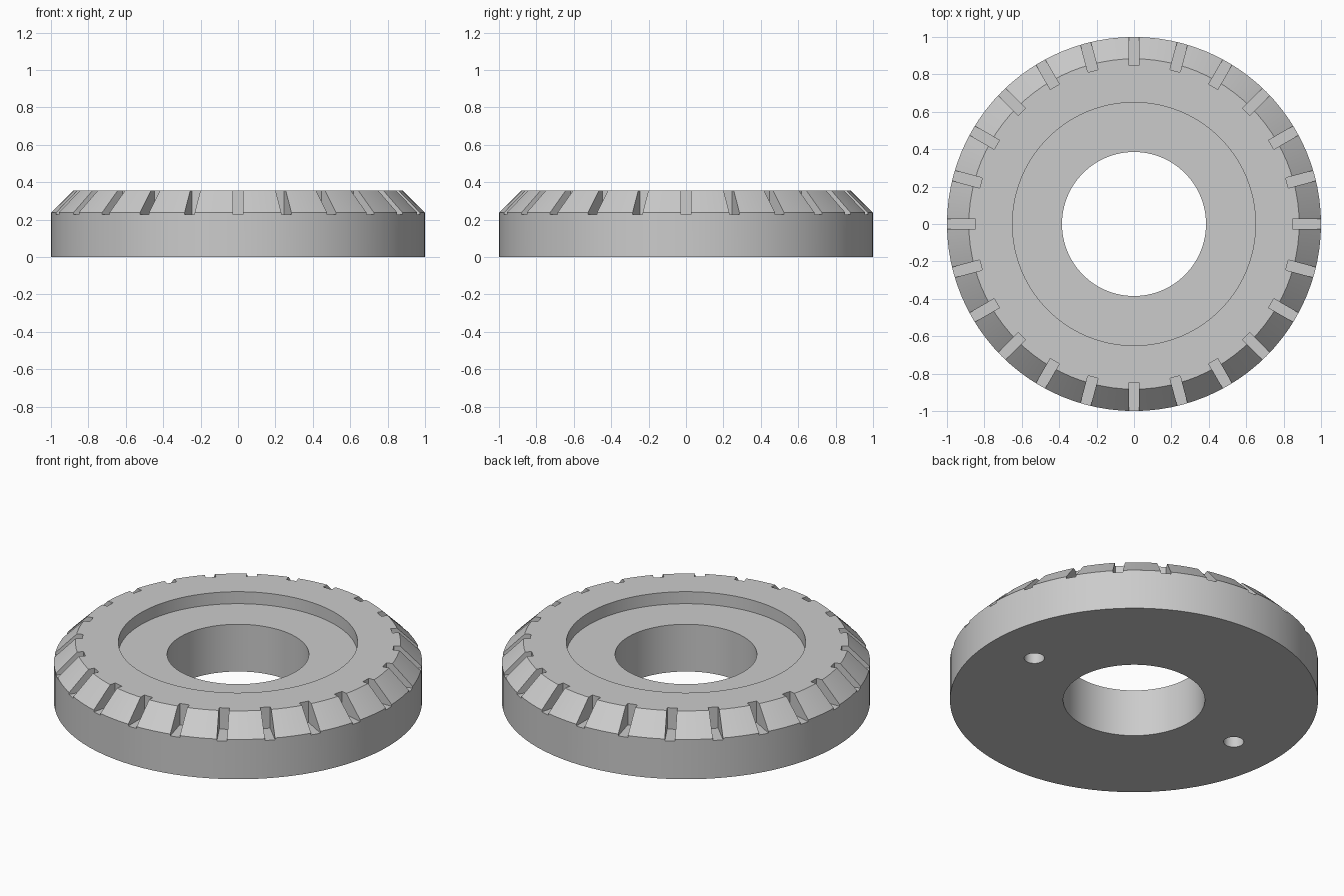
import bpy, bmesh, math
from mathutils import Matrix, Vector

cube = bpy.data.objects.get("Cube")
if cube:
    bpy.data.objects.remove(cube, do_unlink=True)

HEIGHT, SEGMENTS, NOTCHES = 0.355, 96, 24

steel = bpy.data.materials.new("plain grey")
steel.use_nodes = True
grey = (0.6, 0.6, 0.6, 1)
steel.diffuse_color = grey
steel.node_tree.nodes["Principled BSDF"].inputs["Base Color"].default_value = grey


def make_object(name, bm):
    bmesh.ops.recalc_face_normals(bm, faces=bm.faces)
    mesh = bpy.data.meshes.new(name)
    bm.to_mesh(mesh)
    bm.free()
    mesh.materials.append(steel)
    obj = bpy.data.objects.new(name, mesh)
    bpy.context.collection.objects.link(obj)
    return obj


# Ring body: closed (radius, height) section with chamfer, recess and bore
section = [(0.385, 0), (1, 0), (1, 0.238), (0.883, HEIGHT),
           (0.65, HEIGHT), (0.65, 0.283), (0.385, 0.283)]
bm = bmesh.new()
rings = []
for i in range(SEGMENTS):
    a = math.tau * i / SEGMENTS
    rings.append([bm.verts.new((r * math.cos(a), r * math.sin(a), z)) for r, z in section])
for i, ring in enumerate(rings):
    after = rings[(i + 1) % SEGMENTS]
    for j in range(len(section)):
        k = (j + 1) % len(section)
        bm.faces.new((ring[j], after[j], after[k], ring[k]))
body = make_object("notched_ring", bm)

# Cutter: radial notches with level floors around the chamfer
bm = bmesh.new()
for i in range(NOTCHES):
    turn = Matrix.Rotation(math.tau * i / NOTCHES, 4, "Z")
    place = Matrix.Translation(Vector((0.997, 0, 0.327)))
    size = Matrix.Diagonal((0.3, 0.056, 0.2, 1))
    bmesh.ops.create_cube(bm, size=1, matrix=turn @ place @ size)
notch_cutter = make_object("notch_cutter", bm)

# Cutter: two blind pin holes in the underside
bm = bmesh.new()
for side in (-1, 1):
    bmesh.ops.create_cone(bm, cap_ends=True, segments=32, radius1=0.055, radius2=0.055,
                          depth=0.4, matrix=Matrix.Translation((0.707 * side, 0, 0)))
hole_cutter = make_object("pin_hole_cutter", bm)

# Cut the body, then drop the cutters
bpy.context.view_layer.objects.active = body
for cutter in (notch_cutter, hole_cutter):
    cutter.hide_render = True
    mod = body.modifiers.new(cutter.name, "BOOLEAN")
    mod.operation, mod.solver, mod.object = "DIFFERENCE", "EXACT", cutter
    bpy.ops.object.modifier_apply(modifier=mod.name)
    bpy.data.objects.remove(cutter, do_unlink=True)

# Smooth round walls, crisp edges
bpy.ops.object.select_all(action="DESELECT")
body.select_set(True)
bpy.ops.object.shade_smooth_by_angle(angle=math.radians(20))
